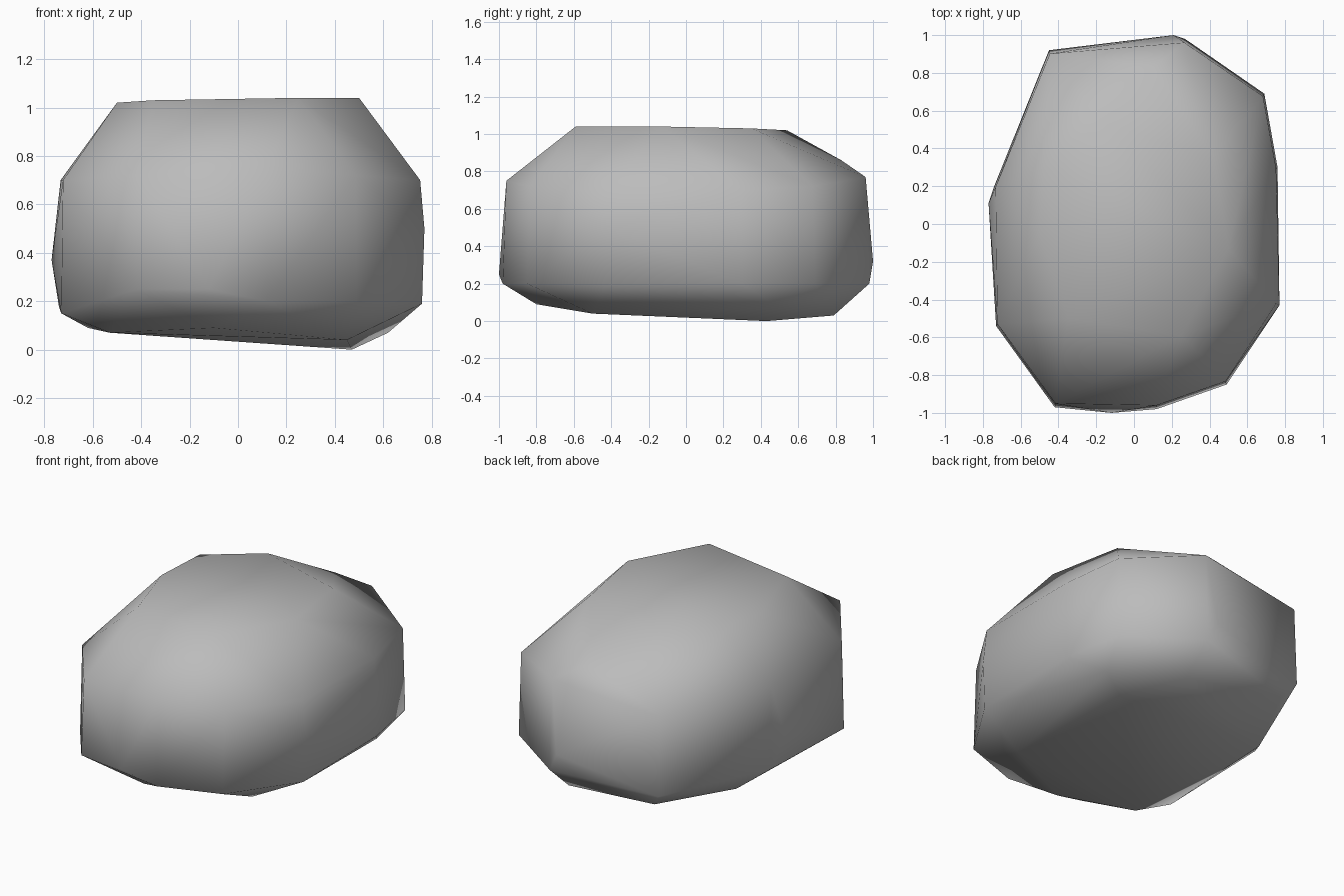
import bpy
import bmesh
from mathutils import Vector

# Remove the default cube only
default_cube = bpy.data.objects.get("Cube")
if default_cube:
    bpy.data.objects.remove(default_cube, do_unlink=True)


def make_material(name, colour):
    material = bpy.data.materials.new(name)
    material.use_nodes = True
    material.diffuse_color = colour
    shader = next(node for node in material.node_tree.nodes
                  if node.type == "BSDF_PRINCIPLED")
    shader.inputs["Base Color"].default_value = colour
    return material


def hull_object(name, points, material):
    """Wrap a convex, smooth-shaded skin around the given points."""
    skin = bmesh.new()
    for point in points:
        skin.verts.new(point)
    result = bmesh.ops.convex_hull(skin, input=skin.verts[:])
    # Drop the points swallowed by the skin
    loose = [vert for vert in skin.verts if not vert.link_faces]
    bmesh.ops.delete(skin, geom=loose, context="VERTS")
    bmesh.ops.recalc_face_normals(skin, faces=skin.faces[:])
    for face in skin.faces:
        face.smooth = True
    mesh = bpy.data.meshes.new(name)
    skin.to_mesh(mesh)
    skin.free()
    mesh.materials.append(material)
    rock = bpy.data.objects.new(name, mesh)
    bpy.context.collection.objects.link(rock)
    return rock


# Flanks: plan outline, with the lower and upper rim height at each corner
flanks = [
    (.76, -.43, .19, .70), (.49, -.85, .2, .72), (.12, -.98, .2, .75),
    (-.42, -.97, .25, .72), (-.73, -.54, .15, .7), (-.74, .2, .18, .7),
    (-.45, .92, .2, .7), (.27, .98, .2, .77), (.69, .69, .2, .72),
    (.76, .3, .2, .7),
]

# Crown: nearly level facet corners and the broken back shoulder
crown = [
    (-.5, -.05, 1.02), (-.35, -.5, 1.03), (.25, -.59, 1.04),
    (.5, -.13, 1.04), (.42, .35, 1.03), (-.17, .54, 1.02),
    (-.48, .3, 1.02), (.1, .83, .86),
]

# Underside: tilted base, lowest towards the back left
underside = [
    (.47, .43, 0), (.62, .5, .07), (.27, .79, .03), (.45, -.5, .04),
    (-.53, -.62, .07), (-.62, .38, .09), (-.38, .86, .11),
    (-.1, -.8, .09),
]

# Waist: the few corners that reach furthest out
waist = [
    (-.77, .11, .37), (.21, 1, .32), (-.12, -1, .25), (.77, -.43, .5),
]

rims = []
for x, y, low, high in flanks:
    rims.append(Vector((x, y, low)))
    rims.append(Vector((x * .99, y * .98, high)))

stone_grey = make_material("stone_grey", (.5, .5, .5, 1))
boulder = hull_object("boulder", rims + crown + underside + waist, stone_grey)
